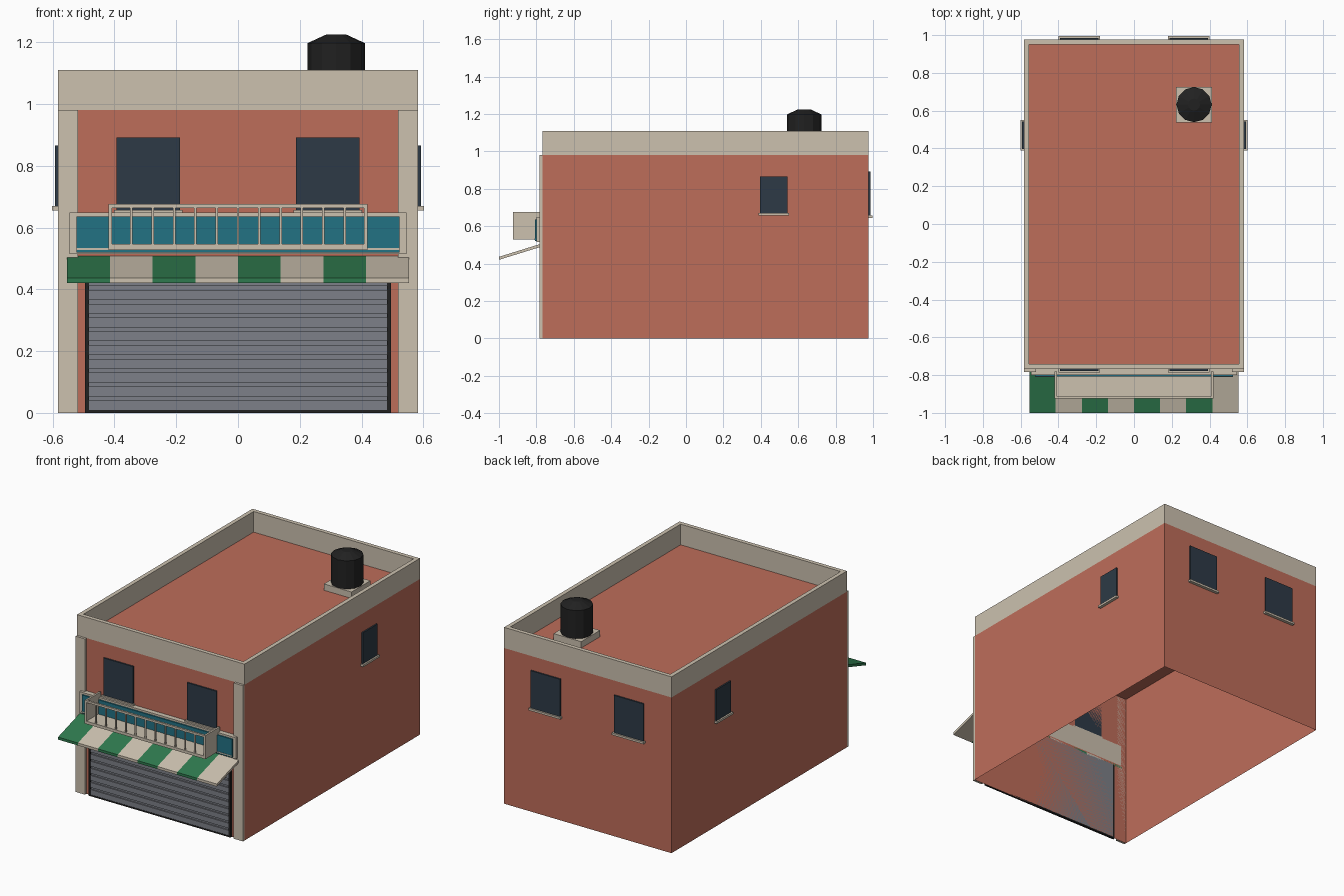
import bpy, bmesh, math
from mathutils import Vector

cube = bpy.data.objects.get("Cube")
if cube:
    bpy.data.objects.remove(cube, do_unlink=True)


def material(name, rgb):
    lin = [((c / 255 + 0.055) / 1.055) ** 2.4 for c in rgb]
    m = bpy.data.materials.new(name)
    m.use_nodes = True
    m.diffuse_color = (*lin, 1)
    bsdf = m.node_tree.nodes["Principled BSDF"]
    bsdf.inputs["Base Color"].default_value = (*lin, 1)
    bsdf.inputs["Roughness"].default_value = 0.9
    return m


BRICK = material("brick_red", (190, 109, 90))
CREAM = material("cream_trim", (204, 193, 175))
GLASS = material("dark_glass", (45, 58, 70))
TEAL = material("teal_sign", (34, 114, 132))
GREEN = material("awning_green", (47, 122, 78))
GREY = material("shutter_grey", (125, 128, 136))
DARK = material("dark_metal", (33, 33, 33))


def add_box(bm, x, y, z):
    """Add a box given (min, max) ranges."""
    verts = bmesh.ops.create_cube(bm, size=1)["verts"]
    for v in verts:
        v.co = [(r[0] + r[1]) / 2 + c * (r[1] - r[0]) for r, c in zip((x, y, z), v.co)]
    return verts


def finish(name, bm, *mats):
    mesh = bpy.data.meshes.new(name)
    bm.to_mesh(mesh)
    bm.free()
    for m in mats:
        mesh.materials.append(m)
    ob = bpy.data.objects.new(name, mesh)
    bpy.context.collection.objects.link(ob)
    return ob


def boxes(name, mat, *ranges):
    bm = bmesh.new()
    for r in ranges:
        add_box(bm, *r)
    return finish(name, bm, mat)


W, FRONT, BACK = 0.583, -0.768, 0.977
ROOF, TOP, WALL = 0.98, 1.11, 0.026

# Main shell: open underneath, closed by the flat roof
bm = bmesh.new()
add_box(bm, (-W, W), (FRONT, BACK), (0, ROOF))
bm.faces.ensure_lookup_table()
floor = [f for f in bm.faces if f.normal.z < -0.5 or f.calc_center_median().z < 0.01]
bmesh.ops.delete(bm, geom=floor, context="FACES_ONLY")
finish("building_walls", bm, BRICK)

# Parapet ring: inset the top of a box and remove the middle
bm = bmesh.new()
rings = []
for inset, z in ((0, ROOF), (0, TOP), (WALL, TOP), (WALL, ROOF)):
    x, y0, y1 = W - inset, FRONT + inset, BACK - inset
    rings.append([bm.verts.new(p) for p in ((-x, y0, z), (x, y0, z), (x, y1, z), (-x, y1, z))])
for a, b in zip(rings, rings[1:]):
    for i in range(4):
        j = (i + 1) % 4
        bm.faces.new((a[i], a[j], b[j], b[i]))
finish("parapet", bm, CREAM)

# Corner pillars
for side, s in (("left", 1), ("right", -1)):
    x = sorted((s * 0.518, s * W))
    boxes(side + "_pillar", CREAM, (x, (-0.783, FRONT), (0, ROOF)))


# Windows and sills, placed on a wall facing axis 0 (x) or 1 (y)
def window(name, axis, wall, out, lo, hi, z0, z1):
    def slab(depth, grow, za, zb):
        d = sorted((wall, wall + out * depth))
        span = (lo - grow, hi + grow)
        return (d, span, (za, zb)) if axis == 0 else (span, d, (za, zb))
    boxes(name + "_pane", GLASS, slab(0.009, 0, z0, z1))
    boxes(name + "_sill", CREAM, slab(0.019, 0.008, z0 - 0.013, z0))


for side, s in (("left", 1), ("right", -1)):
    lo, hi = sorted((s * 0.188, s * 0.393))
    window("front_" + side + "_window", 1, FRONT, -1, lo, hi, 0.657, 0.892)
    window("back_" + side + "_window", 1, BACK, 1, lo, hi, 0.657, 0.892)
    window(side + "_side_window", 0, s * W, s, 0.396, 0.543, 0.669, 0.865)

# Roller shutter with its frame and raised slats
boxes("shutter_frame", DARK,
      ((-0.495, -0.482), (-0.782, FRONT), (0, 0.5)),
      ((0.482, 0.495), (-0.782, FRONT), (0, 0.5)),
      ((-0.482, 0.482), (-0.782, FRONT), (0, 0.009)))
bm = bmesh.new()
add_box(bm, (-0.482, 0.482), (-0.772, FRONT), (0.009, 0.5))
pitch = 0.0446
for i in range(11):
    z = 0.009 + i * pitch
    add_box(bm, (-0.482, 0.482), (-0.78, -0.772), (z, z + pitch * 0.72))
finish("roller_shutter", bm, GREY)

# Sign board
boxes("sign_board", CREAM, ((-0.545, 0.545), (-0.799, FRONT), (0.514, 0.648)))
boxes("sign_panel", TEAL, ((-0.523, 0.523), (-0.807, -0.799), (0.52, 0.636)))
boxes("sign_strip", CREAM, ((-0.523, 0.523), (-0.809, -0.807), (0.527, 0.533)))

# Striped awning: sloped boxes side by side
SPAN, STRIPES = 0.553, 8
step = 2 * SPAN / STRIPES
for name, first, mat in (("awning_green_stripes", 0, GREEN), ("awning_cream_stripes", 1, CREAM)):
    bm = bmesh.new()
    for i in range(first, STRIPES, 2):
        x = -SPAN + i * step
        for v in add_box(bm, (x, x + step), (-1, FRONT), (0.42, 0.436)):
            v.co.z += (v.co.y + 1) * 0.31
    finish(name, bm, mat)

# Balcony: floor, end panels, rails and balusters
BX, BY0, BY1, BZ0, BZ1 = 0.42, -0.925, -0.78, 0.528, 0.676
parts = [((-BX, BX), (BY0, BY1), (BZ0, 0.546)),
         ((-BX, BX), (BY0, BY0 + 0.012), (BZ1 - 0.013, BZ1))]
for s in (-1, 1):
    parts.append((sorted((s * (BX - 0.012), s * BX)), (BY0, BY1), (BZ0, BZ1)))
for i in range(-5, 6):
    x = i * 0.069
    parts.append(((x - 0.004, x + 0.004), (BY0 + 0.002, BY0 + 0.01), (0.546, BZ1 - 0.013)))
boxes("balcony", CREAM, *parts)

# Rooftop water tank on a plinth
TX, TY, PLINTH = 0.318, 0.632, 1.02
boxes("tank_plinth", CREAM, ((TX - 0.096, TX + 0.096), (TY - 0.094, TY + 0.094), (ROOF, PLINTH)))
bm = bmesh.new()
for r0, r1, z0, z1 in ((0.093, 0.093, PLINTH, 1.197), (0.093, 0.032, 1.197, 1.225)):
    made = bmesh.ops.create_cone(bm, cap_ends=True, segments=12, radius1=r0, radius2=r1, depth=z1 - z0)
    bmesh.ops.translate(bm, verts=made["verts"], vec=Vector((TX, TY, (z0 + z1) / 2)))
finish("water_tank", bm, DARK)
